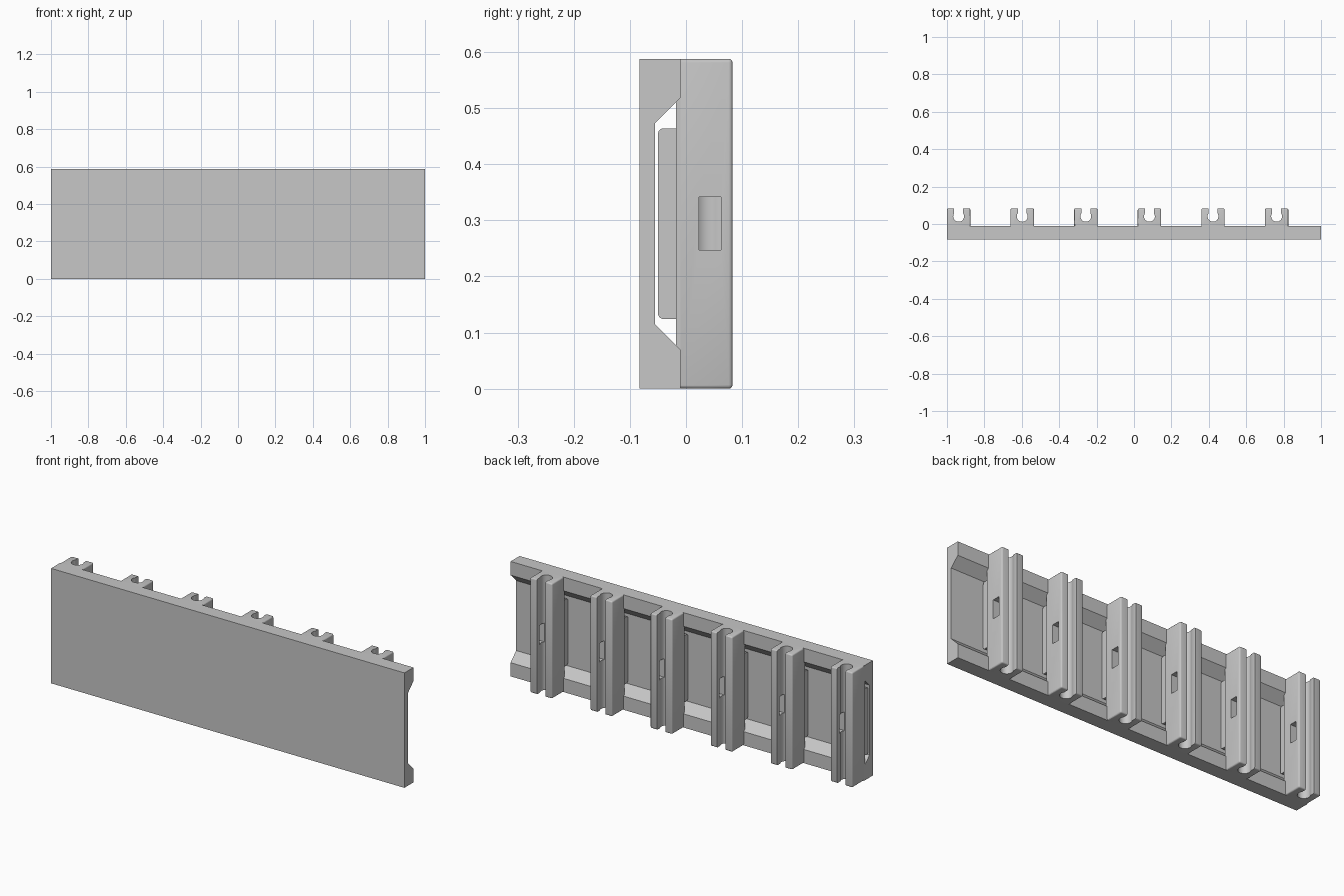
import bpy, bmesh
from math import sin, cos, pi, asin
from mathutils import Vector

if "Cube" in bpy.data.objects:
    bpy.data.objects.remove(bpy.data.objects["Cube"])

HEIGHT, REAR, FACE = 0.588, 0.083, -0.01
RAIL_W, PITCH, COUNT = 0.125, 0.34, 6

grey = bpy.data.materials.new("plain grey")
grey.use_nodes = True
grey.diffuse_color = (0.57, 0.57, 0.57, 1)
grey.node_tree.nodes["Principled BSDF"].inputs["Base Color"].default_value = grey.diffuse_color


def make_object(name, bm):
    bmesh.ops.recalc_face_normals(bm, faces=bm.faces)
    mesh = bpy.data.meshes.new(name)
    bm.to_mesh(mesh)
    bm.free()
    mesh.materials.append(grey)
    obj = bpy.data.objects.new(name, mesh)
    bpy.context.collection.objects.link(obj)
    return obj


def prism(name, points, direction):
    """Extrude a closed outline along a direction."""
    bm = bmesh.new()
    face = bm.faces.new([bm.verts.new(p) for p in points])
    extruded = bmesh.ops.extrude_face_region(bm, geom=[face])["geom"]
    verts = [v for v in extruded if isinstance(v, bmesh.types.BMVert)]
    bmesh.ops.translate(bm, verts=verts, vec=Vector(direction))
    return make_object(name, bm)


def box(name, low, high, radius=0):
    """Box between two corners; a radius rounds every edge but those on the low y side."""
    bm = bmesh.new()
    bmesh.ops.create_cube(bm, size=1)
    for v in bm.verts:
        v.co = [a + (c + 0.5) * (b - a) for a, b, c in zip(low, high, v.co)]
    if radius:
        edges = [e for e in bm.edges if max(v.co.y for v in e.verts) > low[1] + 0.001]
        bmesh.ops.bevel(bm, geom=edges, offset=radius, segments=3, profile=0.5,
                        affect='EDGES')
    return make_object(name, bm)


def cut(obj, cutters):
    """Subtract the cutters for good, then discard them."""
    for cutter in cutters:
        cutter.hide_render = True
        mod = obj.modifiers.new("cut", 'BOOLEAN')
        mod.operation, mod.solver, mod.object = 'DIFFERENCE', 'EXACT', cutter
    deps = bpy.context.evaluated_depsgraph_get()
    mesh = bpy.data.meshes.new_from_object(obj.evaluated_get(deps))
    obj.modifiers.clear()
    obj.data = mesh
    for cutter in cutters:
        bpy.data.objects.remove(cutter)


# Front panel with a wide recess along the back
half = [(-REAR, 0), (FACE, 0), (FACE, 0.07), (-0.055, 0.115)]
outline = half + [(y, HEIGHT - z) for y, z in reversed(half)]
panel = prism("panel", [(-1, y, z) for y, z in outline], (2, 0, 0))

# Channel rail
w = RAIL_W / 2
rail = box("rail_1", (-w, FACE, 0), (w, REAR, HEIGHT), 0.007)

# Keyhole groove along the rail and a window through its left wall
r, cy, neck = 0.029, 0.041, 0.024
start = asin(neck / r)
arc = [start + (2 * pi - 2 * start) * i / 24 for i in range(25)]
keyhole = [(r * sin(a), cy + r * cos(a)) for a in arc] + [(-neck, 0.2), (neck, 0.2)]
groove = prism("groove_cutter", [(x, y, -0.1) for x, y in keyhole], (0, 0, 1))
window = box("window_cutter", (0, 0.023, 0.247), (0.1, 0.062, 0.342))
cut(rail, [groove, window])

# Bridge that carries the rail across the recess
b = 0.018
bridge_half = [(FACE, 0.07), (-b, 0.078)]
bridge = prism("rail_bridge_1", [(-w, y, z) for y, z in
               bridge_half + [(y, HEIGHT - z) for y, z in reversed(bridge_half)]],
               (RAIL_W, 0, 0))

# Rounded rib behind the bridge
rib_r = 0.01
corner = [(-0.05 + rib_r - rib_r * sin(a), 0.124 + rib_r - rib_r * cos(a))
          for a in (i * pi / 8 for i in range(5))]
rib_half = [(-b, 0.124)] + corner
rib = prism("rail_rib_1", [(0.004 - w, y, z) for y, z in
            rib_half + [(y, HEIGHT - z) for y, z in reversed(rib_half)]],
            (RAIL_W - 0.008, 0, 0))

# Smooth the rounded parts, keeping hard edges
bpy.ops.object.select_all(action='DESELECT')
for obj in (rail, rib):
    obj.select_set(True)
bpy.context.view_layer.objects.active = rail
bpy.ops.object.shade_smooth_by_angle()

# Repeat the rail set along the panel
for part in (rail, bridge, rib):
    part.location.x = w - 1
    for i in range(1, COUNT):
        copy = part.copy()
        copy.name = part.name[:-1] + str(i + 1)
        copy.location.x += PITCH * i
        bpy.context.collection.objects.link(copy)
